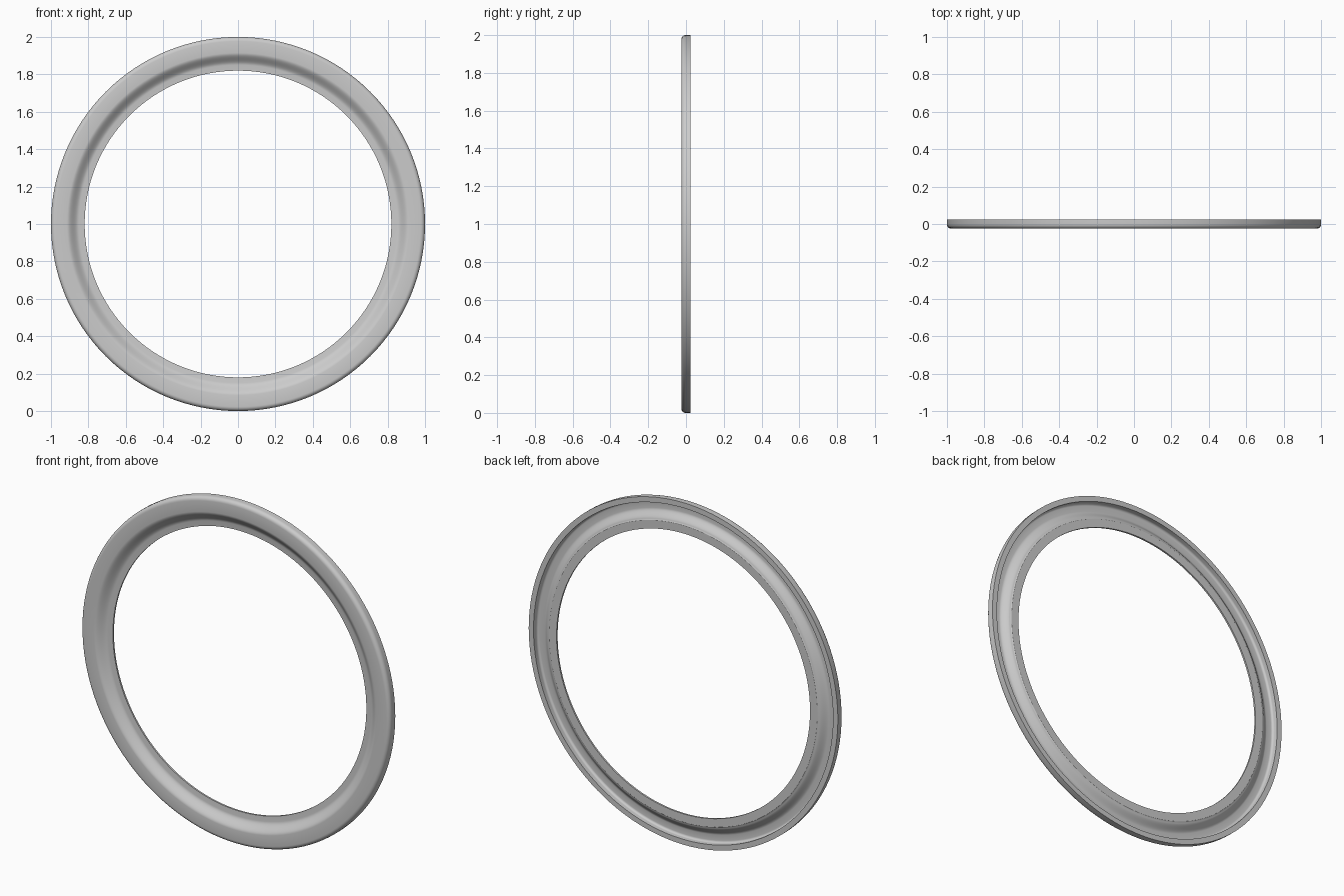
import bpy
import math

if "Cube" in bpy.data.objects:
    bpy.data.objects.remove(bpy.data.objects["Cube"], do_unlink=True)

SEGMENTS = 128


def arc(cx, cy, radius, start, end, steps=6):
    """Points of a circular arc in the (radius, depth) plane, angles in degrees."""
    angles = [math.radians(start + (end - start) * i / steps) for i in range(steps + 1)]
    return [(cx + radius * math.cos(a), cy + radius * math.sin(a)) for a in angles]


def ease(start, end, steps=10):
    """Smooth S-shaped run between two profile points."""
    (r0, y0), (r1, y1) = start, end
    points = []
    for i in range(steps + 1):
        t = i / steps
        s = t * t * (3 - 2 * t)
        points.append((r0 + (r1 - r0) * t, y0 + (y1 - y0) * s))
    return points


# Cross-section: rounded outer corner, flat face, curved step to a thin inner flange
profile = [(1.0, 0.025)]
profile += arc(0.977, -0.002, 0.023, 0, -90)
profile += ease((0.915, -0.025), (0.85, 0.013))
profile += [(0.82, 0.015), (0.82, 0.025), (0.868, 0.025)]
# Hollow channel in the back
profile += ease((0.872, 0.022), (0.925, -0.01))
profile += arc(0.956, 0.003, 0.013, -90, 0)
profile += [(0.969, 0.025)]

# Sweep the cross-section around the ring axis
verts, faces = [], []
n = len(profile)
for i in range(SEGMENTS):
    a = 2 * math.pi * i / SEGMENTS
    verts += [(r * math.cos(a), y, 1 + r * math.sin(a)) for r, y in profile]
    for j in range(n):
        k, i2 = (j + 1) % n, (i + 1) % SEGMENTS
        faces.append((i * n + j, i * n + k, i2 * n + k, i2 * n + j))

mesh = bpy.data.meshes.new("trim_ring")
mesh.from_pydata(verts, [], faces)
ring = bpy.data.objects.new("trim_ring", mesh)
bpy.context.collection.objects.link(ring)

# Plain grey finish
grey = bpy.data.materials.new("plain grey")
grey.use_nodes = True
color = (0.6, 0.6, 0.6, 1)
grey.diffuse_color = color
grey.node_tree.nodes["Principled BSDF"].inputs["Base Color"].default_value = color
mesh.materials.append(grey)

# Outward normals and smooth shading with sharp rims
bpy.context.view_layer.objects.active = ring
ring.select_set(True)
bpy.ops.object.mode_set(mode="EDIT")
bpy.ops.mesh.select_all(action="SELECT")
bpy.ops.mesh.normals_make_consistent(inside=False)
bpy.ops.object.mode_set(mode="OBJECT")
bpy.ops.object.shade_smooth_by_angle(angle=math.radians(35))
